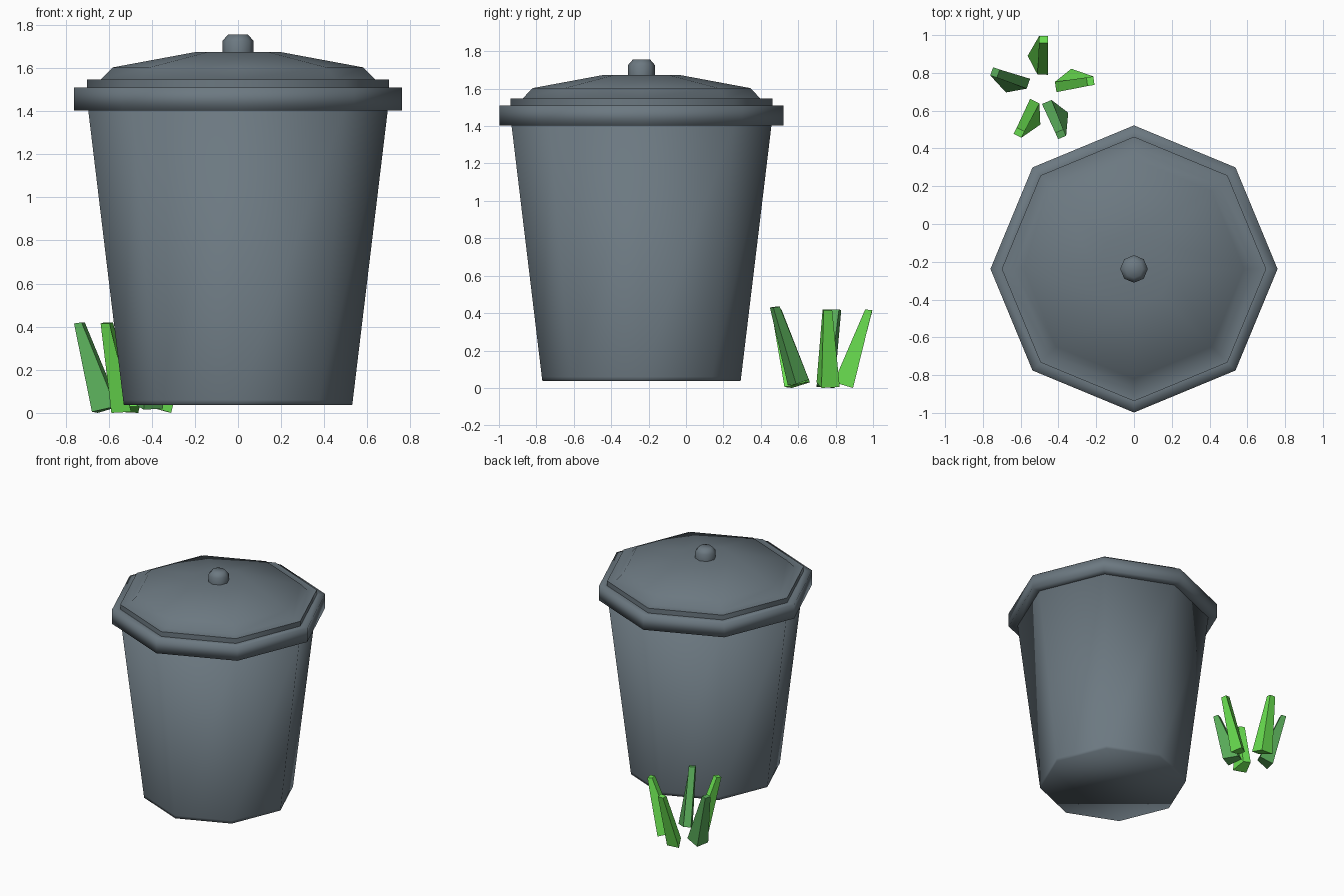
import bpy, bmesh, math
from mathutils import Matrix, Vector

if "Cube" in bpy.data.objects:
    bpy.data.objects.remove(bpy.data.objects["Cube"])


def material(name, rgb):
    m = bpy.data.materials.new(name)
    m.diffuse_color = (*rgb, 1)
    m.use_nodes = True
    m.node_tree.nodes["Principled BSDF"].inputs["Base Color"].default_value = m.diffuse_color
    return m


GREY = material("slate grey", (0.15, 0.19, 0.22))
BRIGHT = material("bright green", (0.15, 0.78, 0.085))
COOL = material("cool green", (0.1, 0.41, 0.1))
CAN_Y = -0.238


def finish(bm, name, mat, smooth_angle):
    bmesh.ops.recalc_face_normals(bm, faces=bm.faces)
    me = bpy.data.meshes.new(name)
    bm.to_mesh(me)
    bm.free()
    me.materials.append(mat)
    if smooth_angle:
        me.shade_smooth()
        me.set_sharp_from_angle(angle=math.radians(smooth_angle))
    ob = bpy.data.objects.new(name, me)
    bpy.context.collection.objects.link(ob)
    return ob


def lathe(name, profile, mat, smooth_angle, sides=8):
    """Closed solid of revolution from (radius, z) rings, capped at both ends."""
    bm = bmesh.new()
    rings = []
    for r, z in profile:
        rings.append([bm.verts.new((r * math.cos(math.tau * i / sides),
                                    CAN_Y + r * math.sin(math.tau * i / sides), z))
                      for i in range(sides)])
    for a, b in zip(rings, rings[1:]):
        for i in range(sides):
            j = (i + 1) % sides
            bm.faces.new((a[i], a[j], b[j], b[i]))
    bm.faces.new(rings[0])
    bm.faces.new(rings[-1])
    return finish(bm, name, mat, smooth_angle)


# Tapered can, its rim band, stepped lid and knob
lathe("can_body", [(0.53, 0.037), (0.533, 0.06), (0.695, 1.405)], GREY, 120)
lathe("can_rim", [(0.69, 1.403), (0.76, 1.403), (0.76, 1.51), (0.70, 1.51)], GREY, 120)
lathe("lid", [(0.70, 1.51), (0.70, 1.547), (0.635, 1.548),
              (0.582, 1.603), (0.20, 1.674)], GREY, 50)
lathe("lid_knob", [(0.073, 1.67), (0.073, 1.725), (0.047, 1.755)], GREY, 70)


def blade(index, angle, mat, lift):
    """Grass blade leaning outward: (radial, tangential, height) corners."""
    bottom = [(0.075, -0.03, 0.03), (0.075, 0.025, 0.03),
              (0.172, 0.08, 0.005), (0.178, -0.02, 0.0)]
    top = [(0.243, -0.024, 0.42), (0.243, 0.022, 0.42),
           (0.28, 0.022, 0.415), (0.28, -0.024, 0.415)]
    place = (Matrix.Translation((-0.489, 0.716, lift))
             @ Matrix.Rotation(math.radians(angle), 4, 'Z'))
    bm = bmesh.new()
    a = [bm.verts.new(place @ Vector(p)) for p in bottom]
    b = [bm.verts.new(place @ Vector(p)) for p in top]
    for i in range(4):
        j = (i + 1) % 4
        bm.faces.new((a[i], a[j], b[j], b[i]))
    bm.faces.new(a)
    bm.faces.new(b)
    finish(bm, f"grass_blade_{index}", mat, 0)


# Tuft of five blades behind the can
for k, (angle, mat, lift) in enumerate([(9, BRIGHT, 0), (88, BRIGHT, 0), (161, COOL, 0),
                                        (243, BRIGHT, 0), (293, COOL, 0.015)]):
    blade(k + 1, angle, mat, lift)
